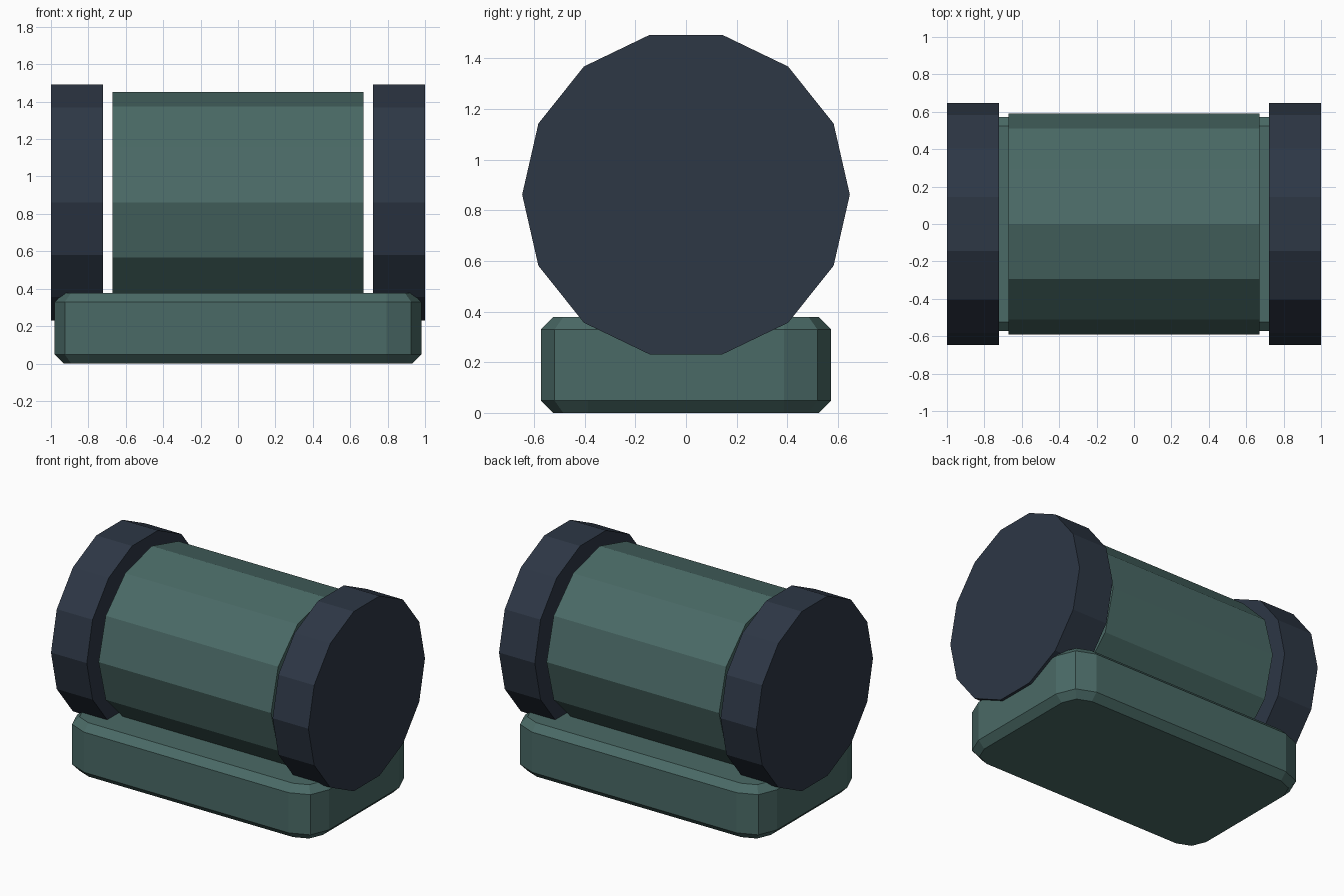
import bpy, bmesh, math
from mathutils import Matrix

if "Cube" in bpy.data.objects:
    bpy.data.objects.remove(bpy.data.objects["Cube"], do_unlink=True)


def material(name, rgb):
    mat = bpy.data.materials.new(name)
    mat.use_nodes = True
    color = (*rgb, 1)
    mat.diffuse_color = color
    mat.node_tree.nodes["Principled BSDF"].inputs["Base Color"].default_value = color
    return mat


def finish(name, bm, mat):
    bmesh.ops.recalc_face_normals(bm, faces=bm.faces)
    mesh = bpy.data.meshes.new(name)
    bm.to_mesh(mesh)
    bm.free()
    mesh.materials.append(mat)
    obj = bpy.data.objects.new(name, mesh)
    bpy.context.collection.objects.link(obj)
    return obj


def cylinder_x(name, x0, x1, radius, z, sides, mat):
    """Flat-sided cylinder along x, with a corner pointing to the front and back."""
    bm = bmesh.new()
    rings = []
    for x in (x0, x1):
        ring = []
        for i in range(sides):
            a = math.tau * i / sides
            ring.append(bm.verts.new((x, radius * math.cos(a), z + radius * math.sin(a))))
        rings.append(ring)
        bm.faces.new(ring)
    for i in range(sides):
        j = (i + 1) % sides
        bm.faces.new((rings[0][i], rings[0][j], rings[1][j], rings[1][i]))
    return finish(name, bm, mat)


def rounded_outline(half_x, half_y, radius, segments):
    points = []
    for quarter, (sx, sy) in enumerate(((1, 1), (-1, 1), (-1, -1), (1, -1))):
        for s in range(segments + 1):
            a = math.pi / 2 * (quarter + s / segments)
            points.append((sx * (half_x - radius) + radius * math.cos(a),
                           sy * (half_y - radius) + radius * math.sin(a)))
    return points


def chamfered_slab(name, half_x, half_y, height, radius, chamfer, mat):
    """Slab with rounded corners and chamfered top and bottom rims."""
    bm = bmesh.new()
    levels = ((0, chamfer), (chamfer, 0), (height - chamfer, 0), (height, chamfer))
    rings = []
    for z, inset in levels:
        outline = rounded_outline(half_x - inset, half_y - inset, radius - inset, 2)
        rings.append([bm.verts.new((x, y, z)) for x, y in outline])
    bm.faces.new(rings[0])
    bm.faces.new(rings[-1])
    for low, high in zip(rings, rings[1:]):
        for i in range(len(low)):
            j = (i + 1) % len(low)
            bm.faces.new((low[i], low[j], high[j], high[i]))
    return finish(name, bm, mat)


green = material("muted green", (0.0685, 0.144, 0.133))
slate = material("dark slate", (0.0262, 0.0382, 0.0595))

AXIS_Z = 0.862

# Base slab
chamfered_slab("base", 0.98, 0.573, 0.378, 0.185, 0.048, green)

# Central drum
cylinder_x("drum", -0.67, 0.67, 0.59, AXIS_Z, 12, green)

# End discs
for side, sign in (("left", 1), ("right", -1)):
    cylinder_x(side + "_end_disc", sign * 0.722, sign * 1.0, 0.647, AXIS_Z, 14, slate)
